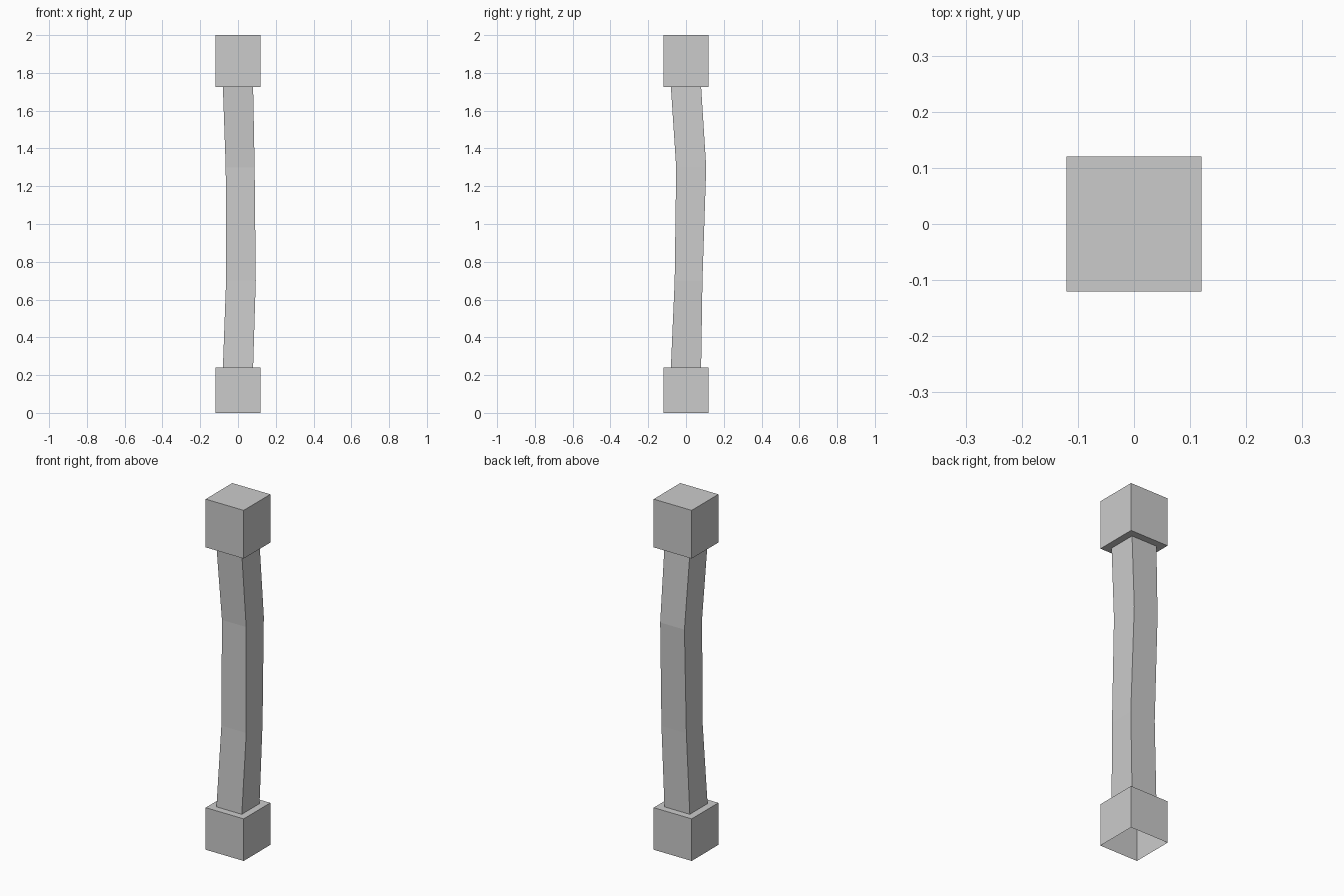
import bpy, bmesh

if "Cube" in bpy.data.objects:
    bpy.data.objects.remove(bpy.data.objects["Cube"])

# Square cross-sections from bottom to top: x min, x max, y min, y max, z
SECTIONS = [
    (-0.12, 0.12, -0.12, 0.12, 0.0),       # base block
    (-0.12, 0.12, -0.12, 0.12, 0.24),
    (-0.08, 0.08, -0.08, 0.08, 0.24),      # crooked shaft
    (-0.063, 0.094, -0.06, 0.087, 0.70),
    (-0.065, 0.088, -0.052, 0.107, 1.30),
    (-0.08, 0.08, -0.08, 0.08, 1.725),
    (-0.12, 0.12, -0.12, 0.12, 1.725),     # top block
    (-0.12, 0.12, -0.12, 0.12, 2.0),
]


def loft(name, sections):
    """Join consecutive rectangles with quads; bottom open, top closed."""
    bm = bmesh.new()
    rings = [[bm.verts.new(p) for p in
              ((x0, y0, z), (x1, y0, z), (x1, y1, z), (x0, y1, z))]
             for x0, x1, y0, y1, z in sections]
    for low, high in zip(rings, rings[1:]):
        for i in range(4):
            j = (i + 1) % 4
            bm.faces.new((low[i], low[j], high[j], high[i]))
    bm.faces.new(rings[-1])
    mesh = bpy.data.meshes.new(name)
    bm.to_mesh(mesh)
    bm.free()
    obj = bpy.data.objects.new(name, mesh)
    bpy.context.collection.objects.link(obj)
    return obj


# Post with square blocks at both ends, hollow underneath
loft("wooden_post", SECTIONS)
